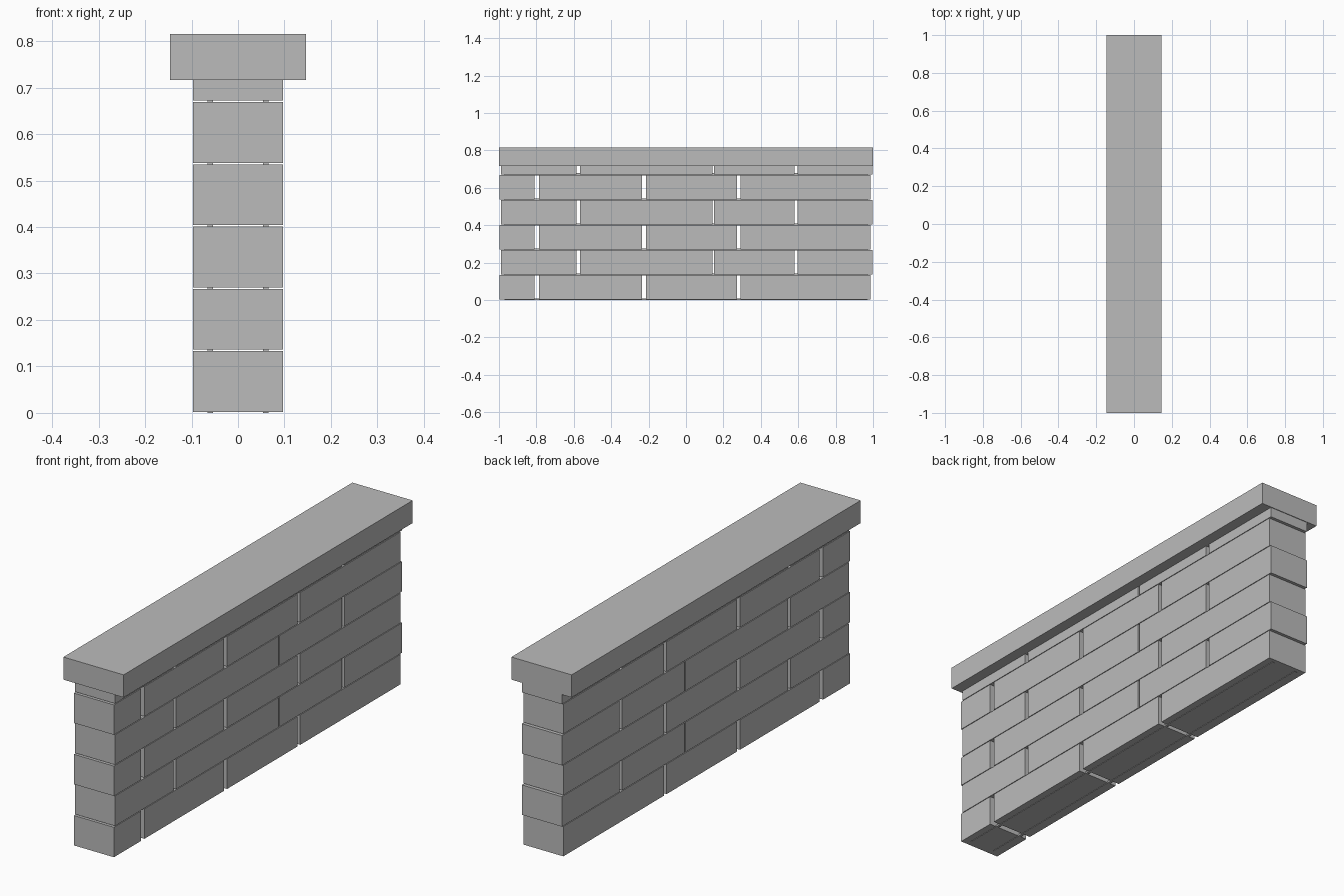
import bpy

cube = bpy.data.objects.get("Cube")
if cube:
    bpy.data.objects.remove(cube, do_unlink=True)

GREY = (0.5, 0.5, 0.5, 1.0)
stone = bpy.data.materials.new("grey stone")
stone.use_nodes = True
stone.diffuse_color = GREY
stone.node_tree.nodes["Principled BSDF"].inputs["Base Color"].default_value = GREY


def box(name, low, high):
    """Box between two opposite corners."""
    x, y, z = zip(low, high)
    verts = [(a, b, c) for a in x for b in y for c in z]
    faces = [(0, 1, 3, 2), (4, 6, 7, 5), (0, 4, 5, 1),
             (2, 3, 7, 6), (0, 2, 6, 4), (1, 5, 7, 3)]
    mesh = bpy.data.meshes.new(name)
    mesh.from_pydata(verts, [], faces)
    mesh.materials.append(stone)
    obj = bpy.data.objects.new(name, mesh)
    bpy.context.collection.objects.link(obj)
    return obj


HALF_WIDTH = 0.097
PITCH = 0.134
BRICK_HEIGHT = 0.131
CAP_BOTTOM = 0.716

# Brick start and end along the wall, for the two alternating courses
layouts = [
    [(-0.997, -0.81), (-0.786, -0.235), (-0.214, 0.273), (0.292, 0.987)],
    [(-0.989, -0.586), (-0.567, 0.142), (0.15, 0.58), (0.597, 0.997)],
]

for course in range(6):
    bottom = 0.002 + course * PITCH
    top = min(bottom + BRICK_HEIGHT, CAP_BOTTOM + 0.002)
    # Bricks of this course
    for i, (start, end) in enumerate(layouts[course % 2]):
        box(f"brick_{course + 1}_{i + 1}",
            (-HALF_WIDTH, start, bottom), (HALF_WIDTH, end, top))
    # Two thin bed strips running under the course
    for side, label in ((1, "left"), (-1, "right")):
        x = 0.06 * side
        z = course * PITCH
        box(f"bed_strip_{label}_{course + 1}",
            (x - 0.006, -0.97, max(z - 0.004, 0)), (x + 0.006, 0.97, z + 0.008))

# Overhanging coping slab
box("coping", (-0.146, -1, CAP_BOTTOM), (0.146, 1, 0.815))
